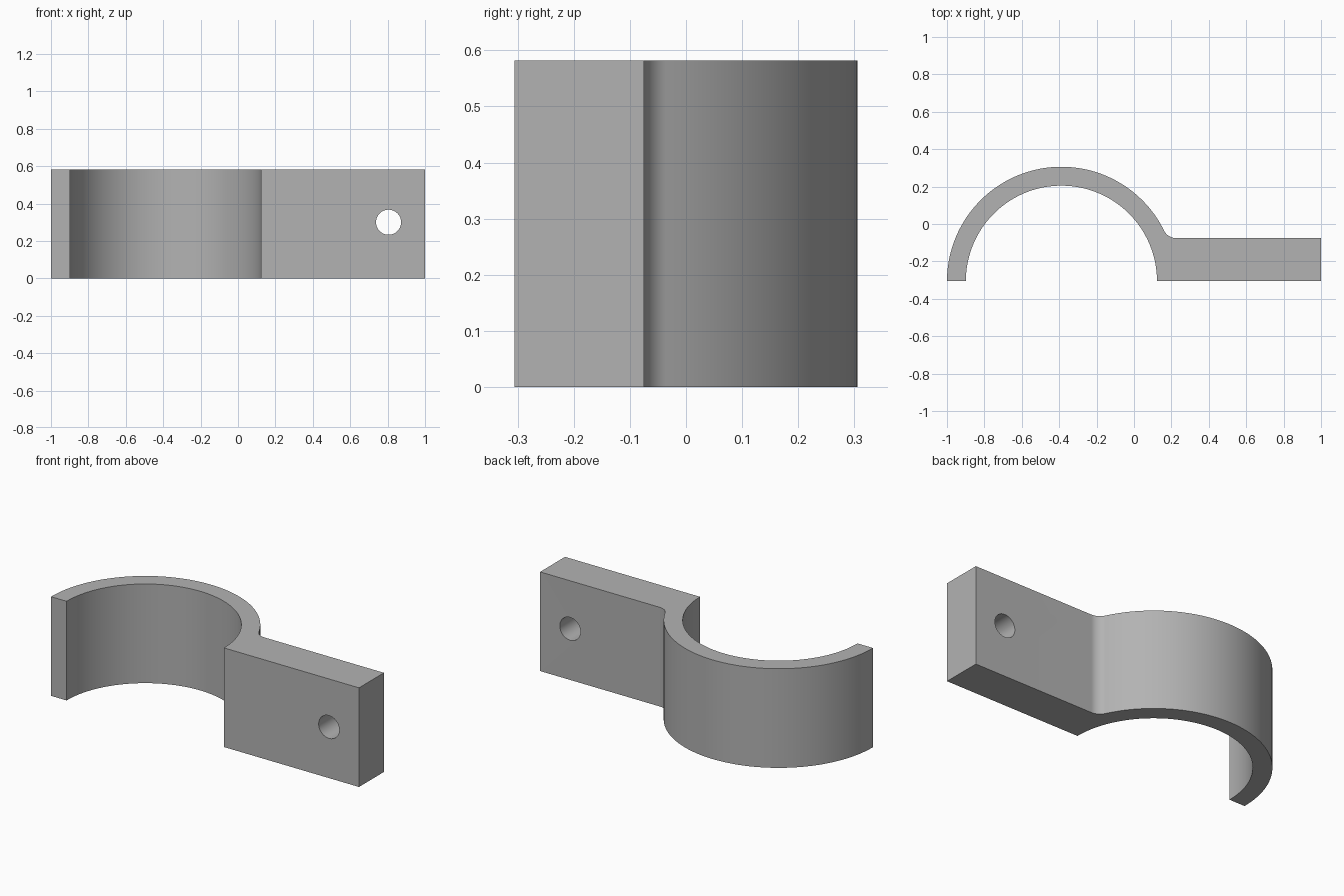
import bpy
import bmesh
from math import atan2, cos, sin, pi, sqrt

cube = bpy.data.objects.get("Cube")
if cube:
    bpy.data.objects.remove(cube, do_unlink=True)

HEIGHT = 0.582
CX, FRONT = -0.388, -0.306            # centre of the half ring
OUTER, INNER = 0.612, 0.511
TAB_BACK, TAB_END = -0.075, 1.0
FILLET = 0.07


def arc(cx, cy, radius, start, end, steps):
    angles = [start + (end - start) * i / steps for i in range(steps + 1)]
    return [(cx + radius * cos(a), cy + radius * sin(a)) for a in angles]


# Plain grey finish
grey = bpy.data.materials.new("grey")
grey.use_nodes = True
colour = (0.45, 0.45, 0.45, 1)
grey.diffuse_color = colour
grey.node_tree.nodes["Principled BSDF"].inputs["Base Color"].default_value = colour

# Profile: outer arc, fillet into the tab, tab end, inner arc
fillet_y = TAB_BACK + FILLET
fillet_x = CX + sqrt((OUTER + FILLET) ** 2 - (fillet_y - FRONT) ** 2)
touch = atan2(fillet_y - FRONT, fillet_x - CX)
profile = arc(CX, FRONT, OUTER, pi, touch, 64)
profile += arc(fillet_x, fillet_y, FILLET, pi + touch, 1.5 * pi, 16)[1:]
profile += [(TAB_END, TAB_BACK), (TAB_END, FRONT)]
profile += arc(CX, FRONT, INNER, 0, pi, 72)

# Clamp body: the profile raised to full height
bm = bmesh.new()
base = bm.faces.new([bm.verts.new((x, y, 0)) for x, y in profile])
raised = bmesh.ops.extrude_face_region(bm, geom=[base], use_keep_orig=True)
top = [v for v in raised["geom"] if isinstance(v, bmesh.types.BMVert)]
bmesh.ops.translate(bm, verts=top, vec=(0, 0, HEIGHT))
bmesh.ops.recalc_face_normals(bm, faces=bm.faces)
mesh = bpy.data.meshes.new("pipe_clamp")
bm.to_mesh(mesh)
bm.free()
mesh.materials.append(grey)
clamp = bpy.data.objects.new("pipe_clamp", mesh)
bpy.context.collection.objects.link(clamp)

# Screw hole through the tab
bpy.ops.mesh.primitive_cylinder_add(
    vertices=48, radius=0.067, depth=0.6,
    location=(0.805, (FRONT + TAB_BACK) / 2, 0.3), rotation=(pi / 2, 0, 0))
cutter = bpy.context.object
cutter.name = "screw_hole_cutter"
cutter.hide_render = True
cutter.data.materials.append(grey)
hole = clamp.modifiers.new("screw_hole", 'BOOLEAN')
hole.operation = 'DIFFERENCE'
hole.solver = 'EXACT'
hole.object = cutter

bpy.ops.object.select_all(action='DESELECT')
clamp.select_set(True)
bpy.context.view_layer.objects.active = clamp
bpy.ops.object.modifier_apply(modifier=hole.name)
bpy.data.objects.remove(cutter, do_unlink=True)
bpy.ops.object.shade_smooth_by_angle()
